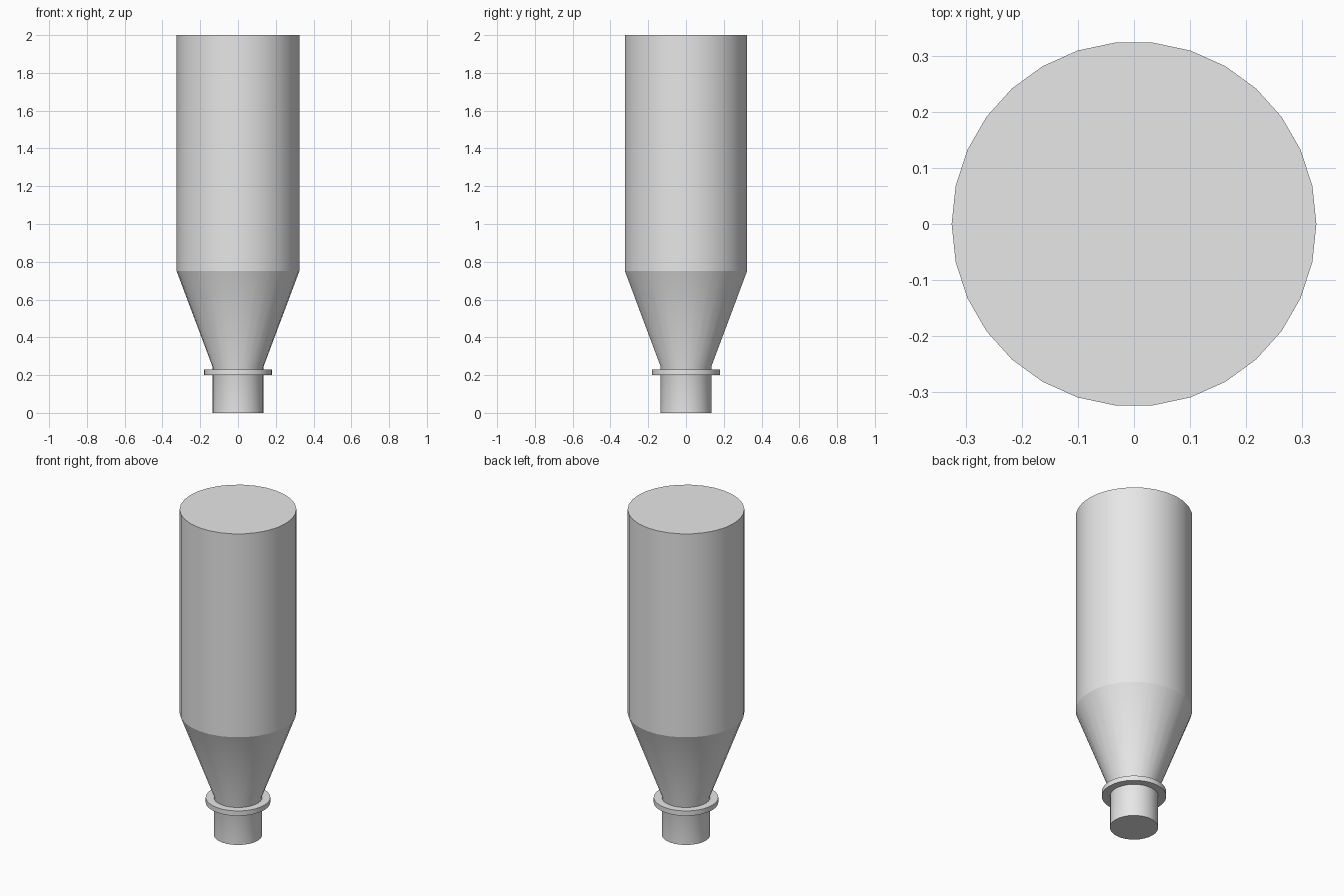
import bpy
import bmesh
from math import cos, sin, tau, radians

SIDES = 30

cube = bpy.data.objects.get("Cube")
if cube:
    bpy.data.objects.remove(cube, do_unlink=True)

# Single plain grey
grey = bpy.data.materials.new("light_grey")
grey.use_nodes = True
colour = (0.8, 0.8, 0.8, 1)
grey.diffuse_color = colour
grey.node_tree.nodes["Principled BSDF"].inputs["Base Color"].default_value = colour


def turned(name, profile):
    """Closed round solid from (radius, height) pairs, bottom to top."""
    bm = bmesh.new()
    rings = [[bm.verts.new((r * cos(tau * i / SIDES), r * sin(tau * i / SIDES), z))
              for i in range(SIDES)] for r, z in profile]
    for low, high in zip(rings, rings[1:]):
        for i in range(SIDES):
            j = (i + 1) % SIDES
            bm.faces.new((low[i], low[j], high[j], high[i]))
    bm.faces.new(rings[0][::-1])
    bm.faces.new(rings[-1])
    mesh = bpy.data.meshes.new(name)
    bm.to_mesh(mesh)
    bm.free()
    mesh.materials.append(grey)
    obj = bpy.data.objects.new(name, mesh)
    bpy.context.collection.objects.link(obj)
    bpy.ops.object.select_all(action="DESELECT")
    obj.select_set(True)
    bpy.context.view_layer.objects.active = obj
    bpy.ops.object.shade_smooth_by_angle(angle=radians(30))
    return obj


# Straight main cylinder
turned("body", [(0.325, 0.75), (0.325, 2)])

# Outlet neck flaring into the cone
turned("neck_and_cone", [(0.135, 0), (0.135, 0.245), (0.325, 0.75)])

# Thin ring around the neck
turned("collar", [(0.18, 0.2), (0.18, 0.23)])
